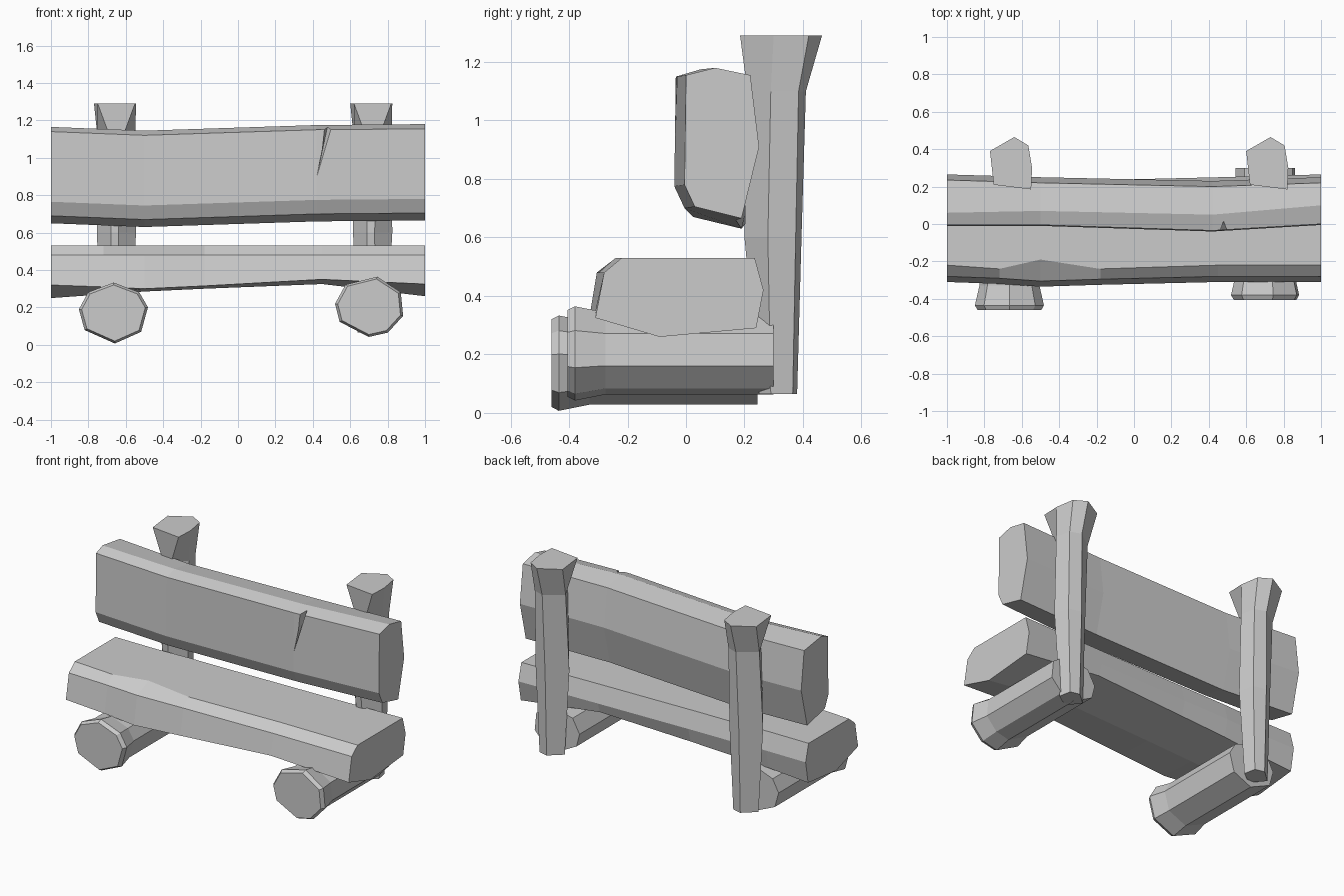
import bpy, bmesh
from math import cos, sin, radians

cube = bpy.data.objects.get("Cube")
if cube:
    bpy.data.objects.remove(cube, do_unlink=True)

stone = bpy.data.materials.new("plain_grey")
stone.use_nodes = True
GREY = (0.6, 0.6, 0.6, 1)
stone.diffuse_color = GREY
stone.node_tree.nodes["Principled BSDF"].inputs["Base Color"].default_value = GREY


def loft(name, rings):
    """Skin a closed solid through rings with equal point counts."""
    bm = bmesh.new()
    loops = [[bm.verts.new(p) for p in ring] for ring in rings]
    for a, b in zip(loops, loops[1:]):
        for i in range(len(a)):
            j = (i + 1) % len(a)
            bm.faces.new((a[i], a[j], b[j], b[i]))
    bm.faces.new(loops[0])
    bm.faces.new(loops[-1])
    bmesh.ops.recalc_face_normals(bm, faces=bm.faces)
    mesh = bpy.data.meshes.new(name)
    bm.to_mesh(mesh)
    bm.free()
    mesh.materials.append(stone)
    obj = bpy.data.objects.new(name, mesh)
    bpy.context.collection.objects.link(obj)
    return obj


# Seat: bevelled plank, slightly bent, with a chipped front edge
def seat_ring(x, front, chip, low, bottom, back):
    return [(x, front, low), (x, front + 0.03, 0.48), (x, chip, 0.53),
            (x, back - 0.03, 0.53), (x, back, 0.42),
            (x, back - 0.025, bottom + 0.03), (x, -0.09, bottom)]


loft("seat", [seat_ring(*s) for s in (
    (-1, -0.31, -0.22, 0.32, 0.25, 0.22),
    (-0.72, -0.32, -0.24, 0.31, 0.27, 0.22),
    (-0.5, -0.335, -0.19, 0.3, 0.285, 0.23),
    (-0.18, -0.325, -0.24, 0.315, 0.3, 0.235),
    (0.45, -0.31, -0.22, 0.35, 0.325, 0.25),
    (1, -0.31, -0.22, 0.325, 0.26, 0.265))])


# Backrest: thick bevelled plank
def back_ring(x, front, ridge, back, dz):
    points = [(front, 1.155), (ridge, 1.18), (back - 0.03, 1.155), (back, 0.91),
              (back - 0.06, 0.665), (front + 0.03, 0.705), (front - 0.005, 0.78)]
    return [(x, y, z + dz) for y, z in points]


backrest = loft("backrest", [back_ring(*s) for s in (
    (-1, -0.005, 0.06, 0.265, -0.015),
    (-0.5, -0.005, 0.07, 0.25, -0.035),
    (0.42, -0.035, 0.05, 0.23, -0.005),
    (1, 0, 0.1, 0.25, 0))])

# Crack: wedge cut from the front of the backrest
cutter = loft("crack_cutter", [
    [(0.445, -0.1, 1.22), (0.55, -0.1, 1.22), (0.49, 0.03, 1.22)],
    [(0.412, -0.1, 0.87), (0.418, -0.1, 0.87), (0.415, -0.045, 0.87)]])
cut = backrest.modifiers.new("crack", 'BOOLEAN')
cut.operation = 'DIFFERENCE'
cut.solver = 'EXACT'
cut.object = cutter
bpy.context.view_layer.objects.active = backrest
bpy.ops.object.modifier_apply(modifier=cut.name)
bpy.data.objects.remove(cutter, do_unlink=True)


# Foot logs: eight-sided, flared at the front
def foot_log(name, x, z, front, back, angles):
    def ring(y, scale):
        return [(x + 0.187 * scale * cos(radians(a)), y,
                 z + 0.163 * scale * sin(radians(a))) for a in angles]
    loft(name, [ring(front, 0.92), ring(front + 0.025, 1),
                ring(front + 0.13, 0.87), ring(back, 0.87)])


foot_log("left_foot_log", 0.705, 0.205, -0.405, 0.3,
         (78, 28, -18, -59, -92, -150, 175, 134))
foot_log("right_foot_log", -0.665, 0.17, -0.46, 0.245,
         (90, 43, 11, -38, -88, -146, 173, 137))

# Rear posts: six-sided, flared at the top; points relative to the post axis
POST = {
    0.065: ((-0.03, 0.25), (0.02, 0.25), (0.075, 0.29), (0.06, 0.365), (0, 0.38), (-0.08, 0.31)),
    0.6: ((-0.03, 0.2), (0.01, 0.2), (0.105, 0.28), (0.08, 0.375), (0, 0.395), (-0.105, 0.3)),
    1.1: ((-0.03, 0.21), (0.03, 0.21), (0.1, 0.29), (0.08, 0.385), (0.01, 0.41), (-0.1, 0.33)),
    1.29: ((-0.1, 0.21), (0.1, 0.185), (0.105, 0.3), (0.085, 0.42), (0.01, 0.465), (-0.12, 0.39)),
}
for name, cx in (("left_post", 0.72), ("right_post", -0.65)):
    loft(name, [[(cx + x, y, z) for x, y in ring] for z, ring in POST.items()])
